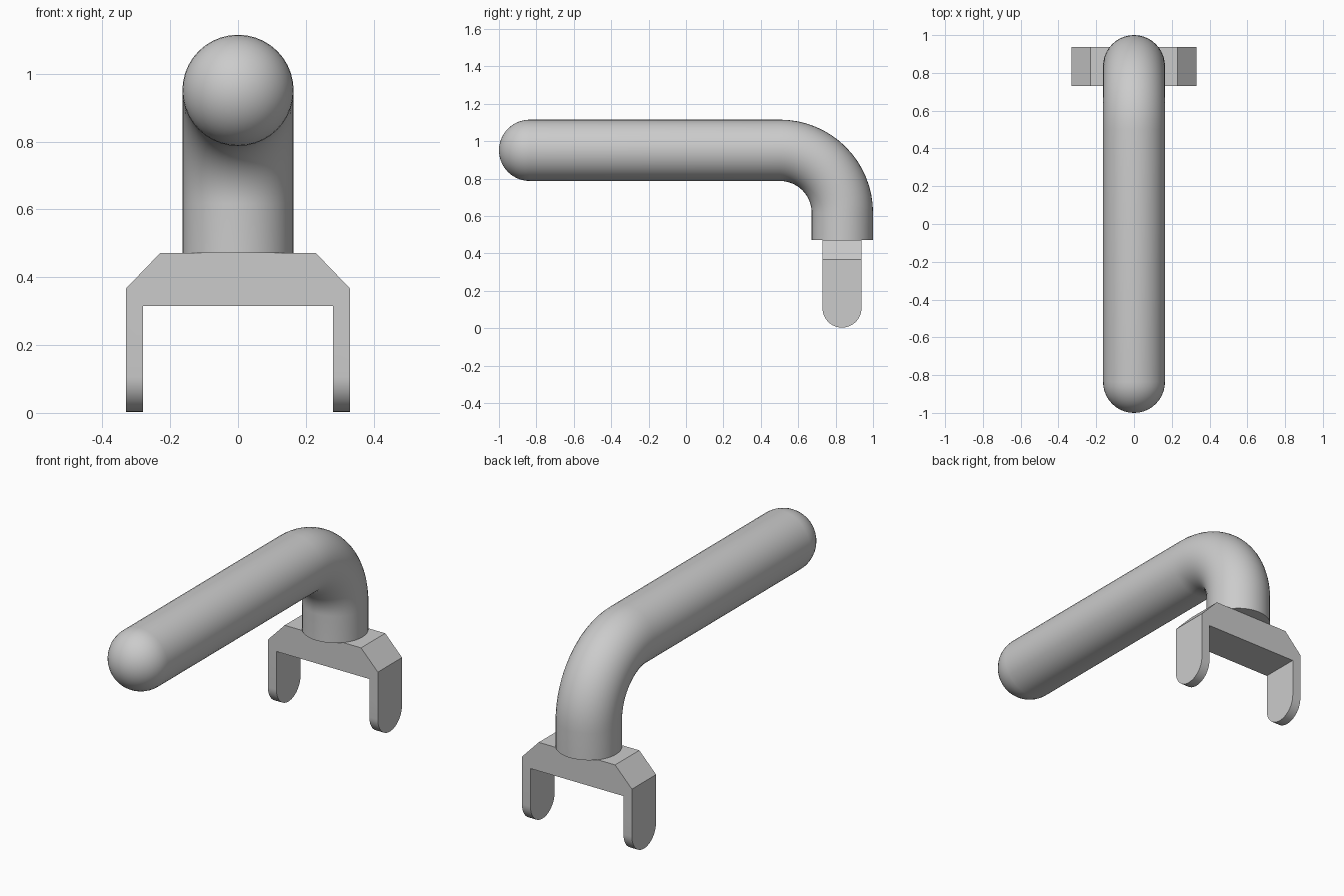
import bpy, bmesh, math
from mathutils import Vector

cube = bpy.data.objects.get("Cube")
if cube:
    bpy.data.objects.remove(cube, do_unlink=True)

grey = bpy.data.materials.new("plain_grey")
grey.use_nodes = True
colour = (0.6, 0.6, 0.6, 1)
grey.diffuse_color = colour
grey.node_tree.nodes["Principled BSDF"].inputs["Base Color"].default_value = colour


def finish(name, bm):
    bmesh.ops.recalc_face_normals(bm, faces=bm.faces)
    mesh = bpy.data.meshes.new(name)
    bm.to_mesh(mesh)
    bm.free()
    mesh.materials.append(grey)
    obj = bpy.data.objects.new(name, mesh)
    bpy.context.collection.objects.link(obj)
    return obj


def select(obj):
    bpy.ops.object.select_all(action='DESELECT')
    obj.select_set(True)
    bpy.context.view_layer.objects.active = obj


def prism(name, points, offset):
    """Extrude a closed outline along offset."""
    bm = bmesh.new()
    face = bm.faces.new([bm.verts.new(p) for p in points])
    result = bmesh.ops.extrude_face_region(bm, geom=[face], use_keep_orig=True)
    verts = [v for v in result["geom"] if isinstance(v, bmesh.types.BMVert)]
    bmesh.ops.translate(bm, verts=verts, vec=offset)
    return finish(name, bm)


# Handle: domed tip, straight grip, quarter bend and short neck
SIDES, R, BEND = 40, 0.164, 0.334
AXIS_Z, AXIS_Y, NECK_Z = 0.951, 0.836, 0.472
bend_y, bend_z = AXIS_Y - BEND, AXIS_Z - BEND
rings = []  # y, z, tilt, radius
for i in range(1, 11):
    a = math.radians(9 * i)
    rings.append((-1 + R - R * math.cos(a), AXIS_Z, 0, R * math.sin(a)))
for i in range(17):
    a = math.pi / 2 * i / 16
    rings.append((bend_y + BEND * math.sin(a), bend_z + BEND * math.cos(a), a, R))
rings.append((AXIS_Y, NECK_Z, math.pi / 2, R))

bm = bmesh.new()
loops = []
for y, z, tilt, radius in rings:
    loop = []
    for k in range(SIDES):
        t = math.tau * k / SIDES
        u = radius * math.sin(t)
        loop.append(bm.verts.new((radius * math.cos(t), y + u * math.sin(tilt),
                                  z + u * math.cos(tilt))))
    loops.append(loop)
for a, b in zip(loops, loops[1:]):
    for k in range(SIDES):
        n = (k + 1) % SIDES
        bm.faces.new((a[k], a[n], b[n], b[k]))
tip = bm.verts.new((0, -1, AXIS_Z))
for k in range(SIDES):
    bm.faces.new((tip, loops[0][k], loops[0][(k + 1) % SIDES]))
bm.faces.new(loops[-1])
handle = finish("handle", bm)

# Forked bracket: chamfered bridge with two legs
HALF, MID_Y = 0.104, 0.834
half_outline = [(0.23, 0.471), (0.331, 0.366), (0.331, 0), (0.28, 0), (0.28, 0.315)]
outline = half_outline + [(-x, z) for x, z in reversed(half_outline)]
bracket = prism("forked_bracket", [(x, MID_Y - HALF, z) for x, z in outline],
                Vector((0, 2 * HALF, 0)))

# Round the leg ends by intersecting with a round-bottomed block
ends = [(-0.5, MID_Y + HALF, 0.6), (-0.5, MID_Y - HALF, 0.6)]
for i in range(25):
    a = math.pi * (1 + i / 24)
    ends.append((-0.5, MID_Y + HALF * math.cos(a), 0.003 + HALF + HALF * math.sin(a)))
cutter = prism("leg_rounding_cutter", ends, Vector((1, 0, 0)))
cutter.hide_render = True
rounding = bracket.modifiers.new("round_legs", 'BOOLEAN')
rounding.operation = 'INTERSECT'
rounding.solver = 'EXACT'
rounding.object = cutter
select(bracket)
bpy.ops.object.modifier_apply(modifier=rounding.name)
bpy.data.objects.remove(cutter, do_unlink=True)

for part in (handle, bracket):
    select(part)
    bpy.ops.object.shade_smooth_by_angle(angle=math.radians(30))
